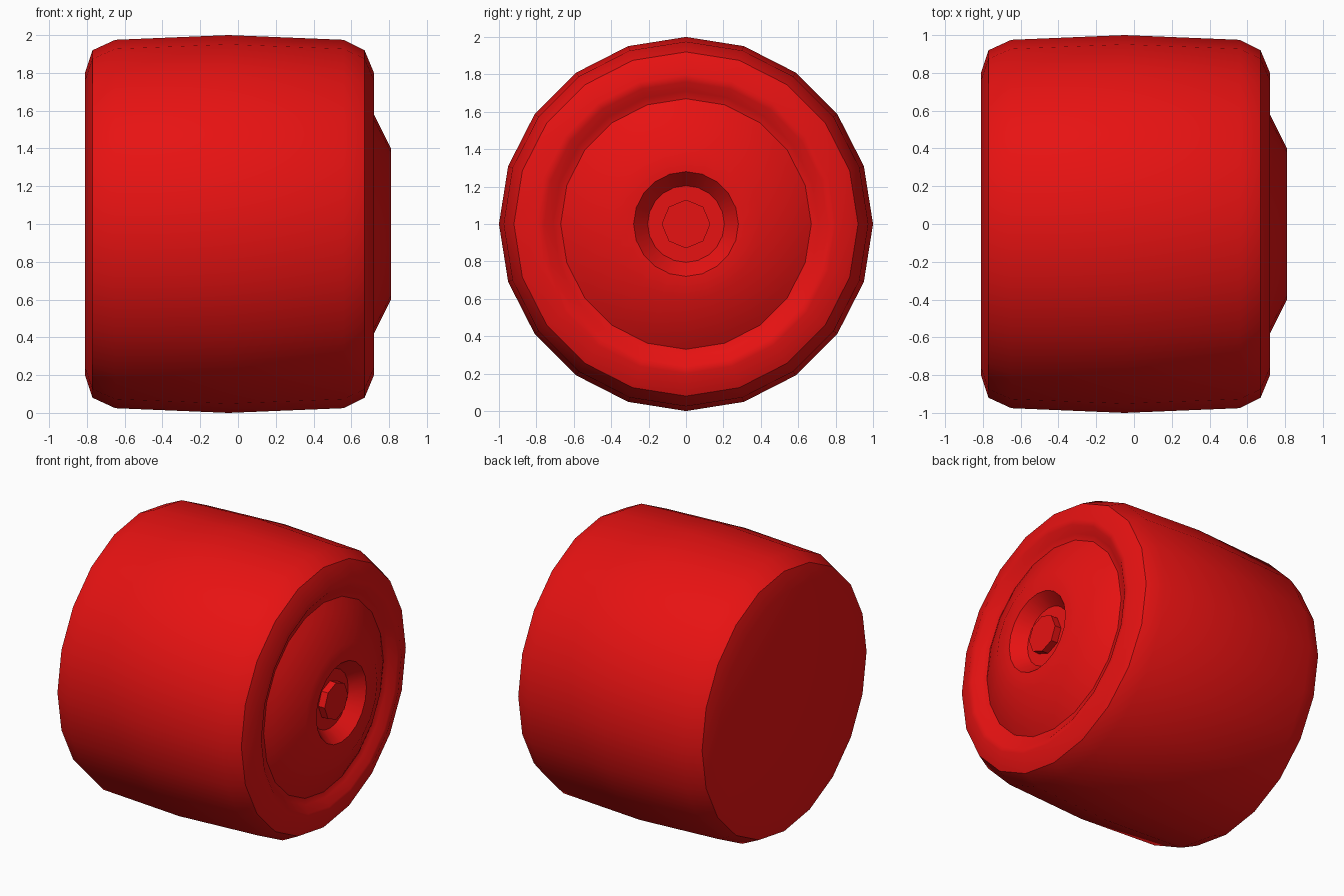
import bpy, bmesh, math

if "Cube" in bpy.data.objects:
    bpy.data.objects.remove(bpy.data.objects["Cube"])

red = bpy.data.materials.new("red")
red.diffuse_color = (0.8, 0.006, 0.006, 1)
red.use_nodes = True
red.node_tree.nodes["Principled BSDF"].inputs["Base Color"].default_value = red.diffuse_color


def lathe(name, profile, sides):
    """Spin (x, radius) points around the x axis at z = 1; cap open ends."""
    bm = bmesh.new()
    rings = []
    for x, r in profile:
        ring = []
        for i in range(sides):
            a = 2 * math.pi * i / sides
            ring.append(bm.verts.new((x, r * math.sin(a), 1 + r * math.cos(a))))
        rings.append(ring)
    for a, b in zip(rings, rings[1:]):
        for i in range(sides):
            j = (i + 1) % sides
            bm.faces.new((a[i], a[j], b[j], b[i]))
    bm.faces.new(rings[0])
    bm.faces.new(rings[-1])
    bmesh.ops.recalc_face_normals(bm, faces=bm.faces)
    mesh = bpy.data.meshes.new(name)
    bm.to_mesh(mesh)
    bm.free()
    mesh.materials.append(red)
    obj = bpy.data.objects.new(name, mesh)
    bpy.context.collection.objects.link(obj)
    bpy.ops.object.select_all(action='DESELECT')
    obj.select_set(True)
    bpy.context.view_layer.objects.active = obj
    bpy.ops.object.shade_smooth_by_angle(angle=math.radians(35))
    return obj


# Wheel: flat back, crowned tread, grooved outer face, raised hub with socket
lathe("wheel", [
    (-0.81, 0.80), (-0.77, 0.92), (-0.65, 0.975), (-0.05, 1.0),
    (0.56, 0.975), (0.67, 0.92), (0.72, 0.80),
    (0.715, 0.76), (0.68, 0.71), (0.67, 0.67), (0.70, 0.62),
    (0.81, 0.40), (0.81, 0.28), (0.72, 0.205),
], 20)

# Axle nut sitting in the socket
lathe("axle_nut", [(0.70, 0.13), (0.77, 0.13)], 8)
